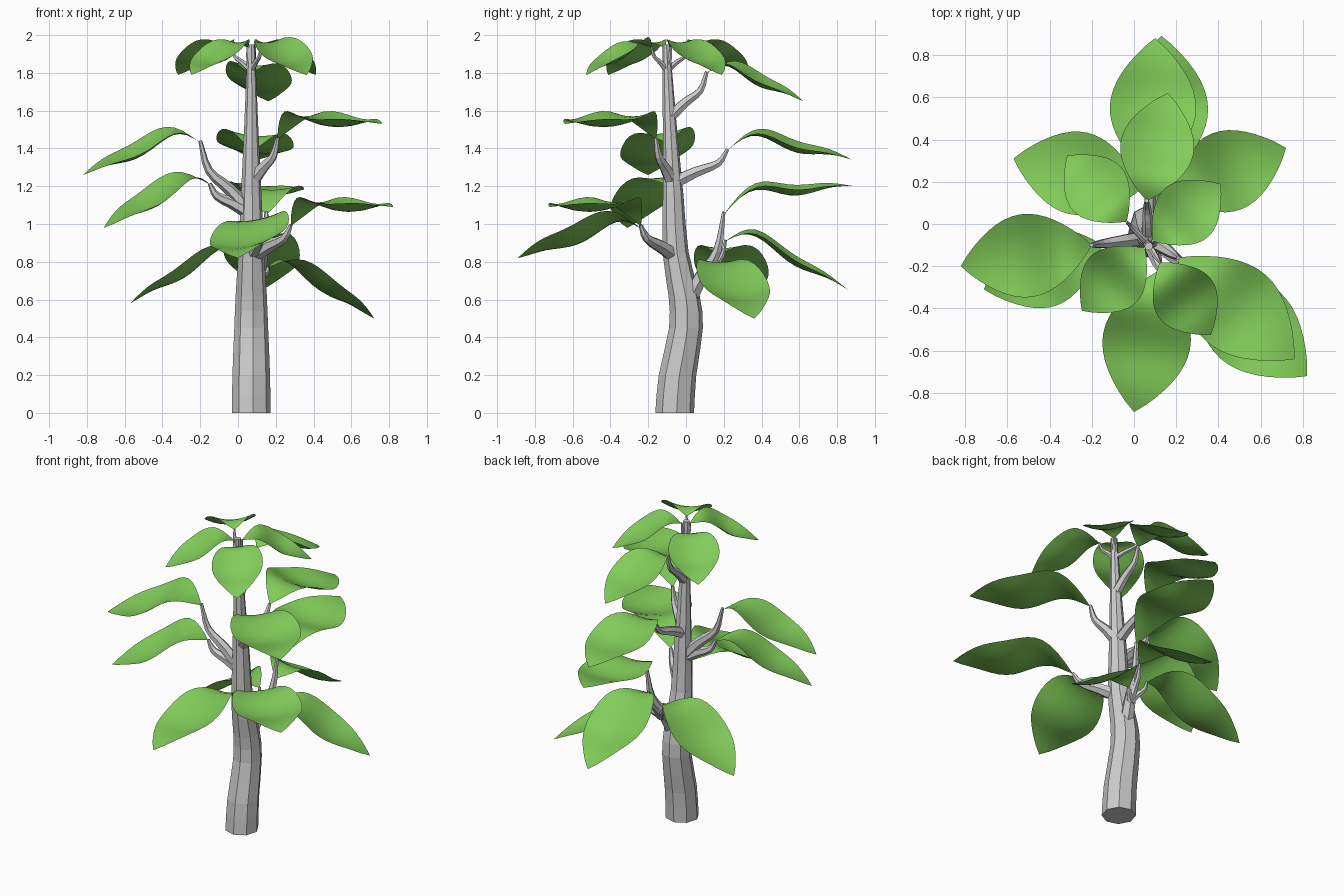
import bpy, bmesh, math
from mathutils import Vector

if "Cube" in bpy.data.objects:
    bpy.data.objects.remove(bpy.data.objects["Cube"])

green = bpy.data.materials.new("leaf_green")
green.diffuse_color = (0.22, 0.6, 0.1, 1)
green.use_nodes = True
green.node_tree.nodes["Principled BSDF"].inputs["Base Color"].default_value = green.diffuse_color


def finish(name, bm, smooth=False, mat=None):
    me = bpy.data.meshes.new(name)
    bm.to_mesh(me)
    bm.free()
    ob = bpy.data.objects.new(name, me)
    bpy.context.collection.objects.link(ob)
    for p in me.polygons:
        p.use_smooth = smooth
    if mat:
        me.materials.append(mat)


def spline(pts, n):
    """Catmull-Rom through 4D points (x, y, z, radius)."""
    P = [Vector(p) for p in pts]
    P = [2 * P[0] - P[1]] + P + [2 * P[-1] - P[-2]]
    out = []
    for i in range(1, len(P) - 2):
        a, b, c, d = P[i - 1:i + 3]
        for k in range(n):
            t = k / n
            out.append(0.5 * (2 * b + (c - a) * t + (2 * a - 5 * b + 4 * c - d) * t * t
                              + (3 * b - a - 3 * c + d) * t ** 3))
    return out + [P[-2]]


def tube(name, pts, sides, n=3, level=False):
    """Tapering faceted tube; level keeps every ring horizontal."""
    bm = bmesh.new()
    path = spline(pts, n)
    rings = []
    u = Vector((1, 0.1, 0))
    for i, p in enumerate(path):
        d = (path[min(i + 1, len(path) - 1)] - path[max(i - 1, 0)]).to_3d().normalized()
        if level:
            d = Vector((0, 0, 1))
        u = (u - d * u.dot(d)).normalized()
        v = d.cross(u)
        angles = [2 * math.pi * k / sides for k in range(sides)]
        rings.append([bm.verts.new(p.to_3d() + (u * math.cos(a) + v * math.sin(a)) * p[3])
                      for a in angles])
    for r, s in zip(rings, rings[1:]):
        for k in range(sides):
            j = (k + 1) % sides
            bm.faces.new((r[k], r[j], s[j], s[k]))
    bm.faces.new(rings[0][::-1])
    bm.faces.new(rings[-1])
    finish(name, bm)


def leaf(name, b, t, roll=0.0, n=16, m=6):
    """Thin cupped blade with a drooping wave; roll > 0 lifts its left edge."""
    d = t - b
    side = Vector((-d.y, d.x, 0)).normalized() + Vector((0, 0, roll))
    size = d.to_2d().length
    width = min(0.13 + 0.42 * size, 0.42)
    bm = bmesh.new()
    rows = []
    for i in range(n + 1):
        s = i / n
        a = math.pi * s
        h = size / 0.65 * (0.06 * math.sin(a) + 0.035 * math.sin(2 * a) + 0.025 * math.sin(3 * a))
        w = width / 2 * max(math.sin(a), 0.0) ** 0.88 + 0.001
        row = []
        for j in range(m + 1):
            x = w * (2 * j / m - 1)
            cup = 0.045 * (2 * x / width) ** 2 - 0.01 * math.sin(a)
            row.append(bm.verts.new(b + d * s + side * x + Vector((0, 0, h + cup))))
        rows.append(row)
    for r, q in zip(rows, rows[1:]):
        for j in range(m):
            bm.faces.new((r[j + 1], r[j], q[j], q[j + 1]))
    finish(name, bm, True, green)


# Trunk: gently bent and tapering, eight sides (y, z, radius)
bends = [(-0.06, 0, 0.103), (-0.045, 0.2, 0.1), (0, 0.45, 0.09), (-0.01, 0.62, 0.083),
         (-0.055, 0.85, 0.069), (-0.068, 1.15, 0.055), (-0.085, 1.5, 0.038), (-0.105, 1.95, 0.02)]
trunk = [(0.07, y, z, r) for y, z, r in bends]
tube("trunk", trunk, 8, 2, True)
core = spline(trunk, 20)


def on_trunk(z):
    return min(core, key=lambda p: abs(p.z - z)).to_3d()


def branch(name, a, b, r0, r1):
    """Leaves the trunk outward, then turns up to the leaf base."""
    pts = []
    for out, up, k in ((0, 0, 0), (0.42, 0.34, 0.25), (0.83, 0.61, 0.6), (1, 1.03, 1)):
        d = b - a
        pts.append((a.x + d.x * out, a.y + d.y * out, a.z + d.z * up, r0 + (r1 - r0) * k))
    tube(name, pts, 6)


# Branch start height, leaf base, leaf tip, leaf roll
limbs = {
    "low_back": (0.56, 0.15, 0.2, 1.05, 0.13, 0.89, 1.2, 0.06),
    "low_right": (0.82, 0.28, -0.24, 0.99, 0.82, -0.72, 1.09, 0),
    "low_front": (0.83, 0.12, -0.22, 0.96, 0.0, -0.89, 0.82, 0.18),
    "mid_left_low": (1.06, -0.15, -0.1, 1.21, -0.71, -0.31, 0.98, -0.12),
    "mid_left": (1.05, -0.2, -0.1, 1.43, -0.82, -0.2, 1.26, -0.12),
    "mid_right": (1.21, 0.21, -0.16, 1.45, 0.76, -0.64, 1.53, 0),
    "mid_back": (1.21, 0.08, 0.22, 1.39, 0.1, 0.88, 1.34, 0.08),
    "high_back": (1.57, 0.06, 0.11, 1.8, 0.16, 0.62, 1.65, 0.05),
}
for name, (z, *v) in limbs.items():
    base, tip = Vector(v[:3]), Vector(v[3:6])
    branch("branch_" + name, on_trunk(z), base, 0.055 - 0.014 * z, 0.01)
    leaf("leaf_" + name, base, tip, v[6])

# Twigs forking off the low back branch
fork = Vector((0.11, 0.1, 0.71))
twigs = {
    "back_mid": (0.13, 0.21, 0.91, 0.12, 0.86, 0.65, 0.08),
    "back_right": (0.16, 0.14, 0.77, 0.72, 0.36, 0.5, 0),
    "back_left": (0.04, 0.17, 0.84, -0.57, 0.31, 0.58, 0),
}
for name, v in twigs.items():
    base, tip = Vector(v[:3]), Vector(v[3:6])
    branch("twig_" + name, fork, base, 0.024, 0.008)
    leaf("leaf_" + name, base, tip, v[6])

# Crown: four smaller leaves spread round the tip (angle, reach)
for k, (angle, reach) in enumerate(((40, 0.45), (132, 0.57), (225, 0.44), (305, 0.52))):
    a = math.radians(angle)
    d = Vector((math.cos(a), math.sin(a), 0))
    base = Vector((0.065, -0.1, 1.935)) + d * (reach - 0.42)
    tip = Vector((0.065, -0.1, 1.79)) + d * reach
    branch(f"twig_crown_{k + 1}", on_trunk(1.81), base, 0.018, 0.006)
    leaf(f"leaf_crown_{k + 1}", base, tip, 0.1 if k == 3 else 0)
